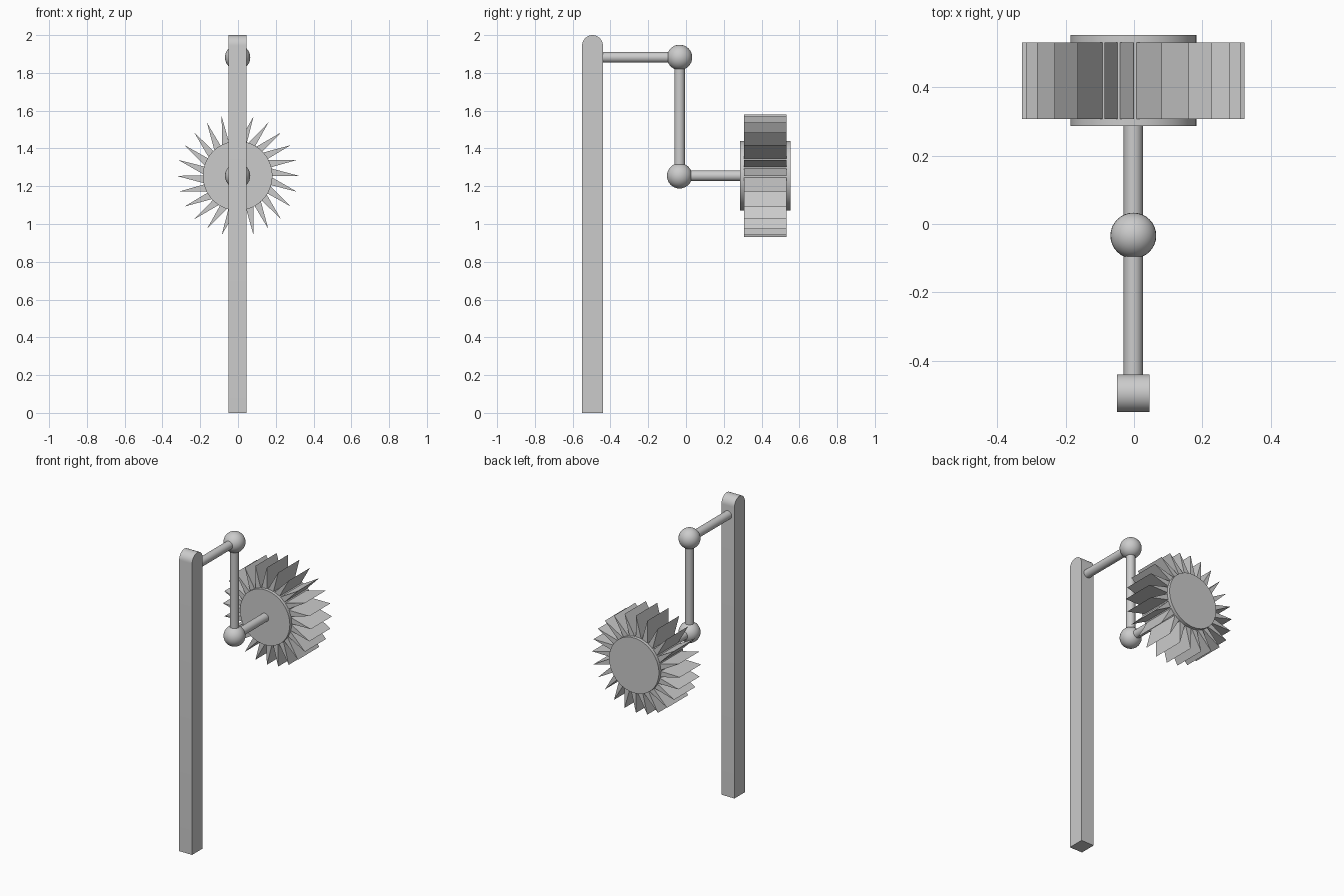
import bpy, bmesh, math
from mathutils import Vector

if "Cube" in bpy.data.objects:
    bpy.data.objects.remove(bpy.data.objects["Cube"])

CX = -0.002
JOINT_Y, TOP_Z, LOW_Z = -0.034, 1.882, 1.255


def smooth(ob):
    bpy.ops.object.select_all(action='DESELECT')
    ob.select_set(True)
    bpy.context.view_layer.objects.active = ob
    bpy.ops.object.shade_smooth_by_angle(angle=math.radians(30))


def rod(name, a, b, r, sides=32):
    a, b = Vector(a), Vector(b)
    d = b - a
    bpy.ops.mesh.primitive_cylinder_add(vertices=sides, radius=r, depth=d.length, location=(a + b) / 2,
                                        rotation=d.to_track_quat('Z', 'Y').to_euler())
    ob = bpy.context.object
    ob.name = name
    smooth(ob)


def ball(name, z):
    bpy.ops.mesh.primitive_uv_sphere_add(segments=32, ring_count=16, radius=0.067, location=(CX, JOINT_Y, z))
    bpy.context.object.name = name
    smooth(bpy.context.object)


def add_prism(bm, pts, offset):
    """Extrude a closed outline along a vector."""
    face = bm.faces.new([bm.verts.new(p) for p in pts])
    new = bmesh.ops.extrude_face_region(bm, geom=[face])['geom']
    bmesh.ops.translate(bm, vec=offset, verts=[v for v in new if isinstance(v, bmesh.types.BMVert)])


def finish(bm, name):
    bmesh.ops.recalc_face_normals(bm, faces=bm.faces)
    me = bpy.data.meshes.new(name)
    bm.to_mesh(me)
    bm.free()
    ob = bpy.data.objects.new(name, me)
    bpy.context.collection.objects.link(ob)
    return ob


# Post with a half-round top
bm = bmesh.new()
x0, w, yc, r = CX - 0.048, 0.096, -0.495, 0.055
outline = [(x0, yc - r, 0), (x0, yc + r, 0)]
outline += [(x0, yc + r * math.cos(math.pi * i / 16), 2 - r + r * math.sin(math.pi * i / 16)) for i in range(17)]
add_prism(bm, outline, (w, 0, 0))
smooth(finish(bm, "post"))

# Crank arm: three rods and two ball joints
rod("upper_rod", (CX, -0.45, TOP_Z), (CX, JOINT_Y, TOP_Z), 0.028)
rod("vertical_rod", (CX, JOINT_Y, TOP_Z), (CX, JOINT_Y, LOW_Z), 0.028)
rod("lower_rod", (CX, JOINT_Y, LOW_Z), (CX, 0.295, LOW_Z), 0.028)
ball("upper_joint", TOP_Z)
ball("lower_joint", LOW_Z)

# Wheel hub
rod("hub", (CX, 0.287, LOW_Z), (CX, 0.552, LOW_Z), 0.184, 64)

# Ring of 24 sharp slanted fins
bm = bmesh.new()


def polar(radius, deg):
    a = math.radians(deg)
    return (CX + radius * math.cos(a), 0.307, LOW_Z + radius * math.sin(a))


for i in range(24):
    t = i * 15
    add_prism(bm, [polar(0.325, t), polar(0.182, t + 12.4), polar(0.182, t - 0.6)], (0, 0.224, 0))
finish(bm, "fins")
